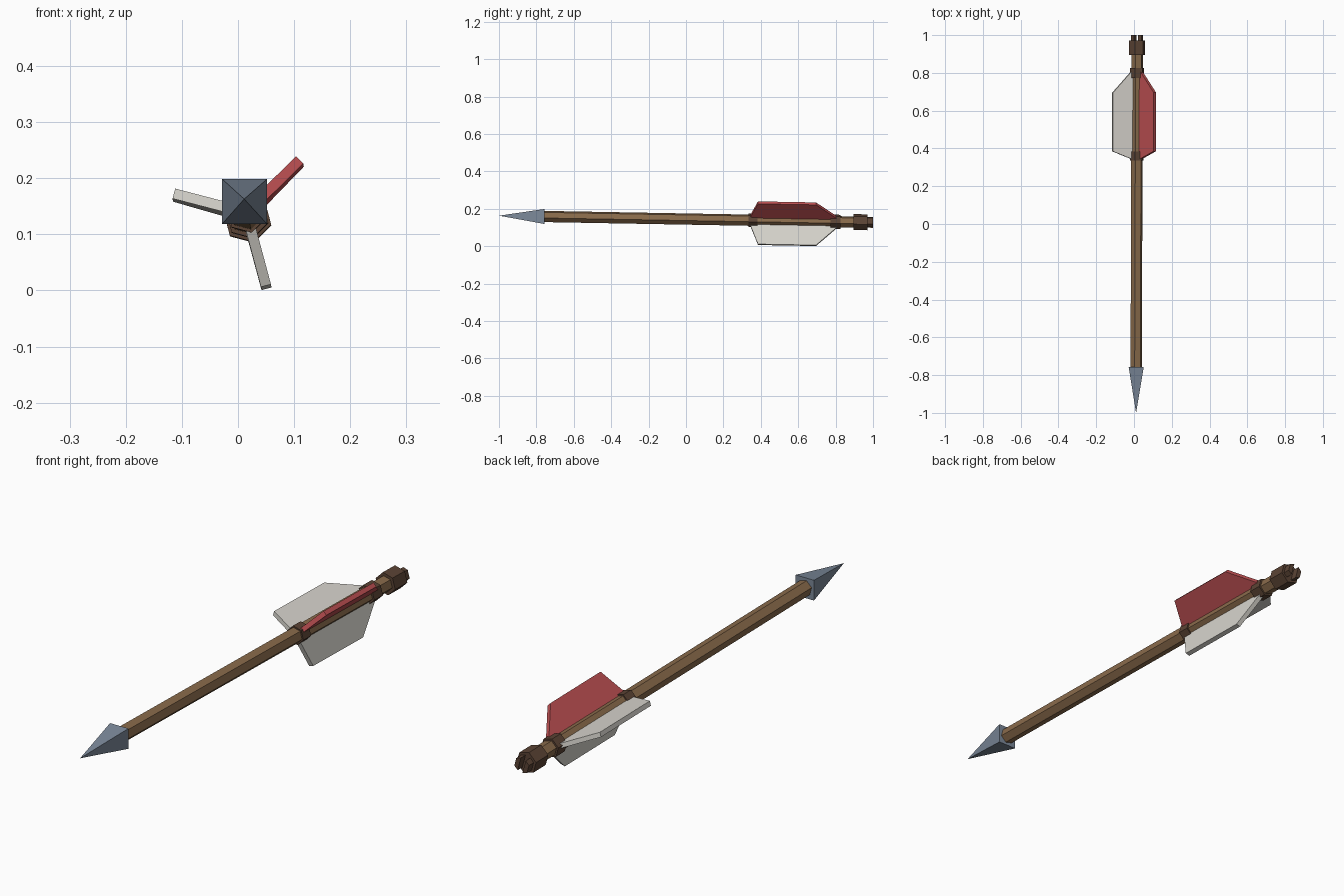
import bpy, bmesh
from math import cos, sin, radians
from mathutils import Vector

cube = bpy.data.objects.get("Cube")
if cube:
    bpy.data.objects.remove(cube, do_unlink=True)


def material(name, rgb):
    m = bpy.data.materials.new(name)
    m.use_nodes = True
    m.diffuse_color = (*rgb, 1)
    bsdf = next(n for n in m.node_tree.nodes if n.type == 'BSDF_PRINCIPLED')
    bsdf.inputs["Base Color"].default_value = (*rgb, 1)
    return m


wood = material("wood", (0.25, 0.145, 0.07))
dark = material("dark_wood", (0.105, 0.057, 0.035))
steel = material("steel", (0.20, 0.25, 0.32))
white = material("white_feather", (0.68, 0.66, 0.61))
red = material("red_feather", (0.51, 0.08, 0.085))


def axis(y):
    """Centre of the slightly tilted arrow at depth y."""
    return Vector((0.011 + 0.003 * (y + 1), y, 0.163 - 0.018 * (y + 1)))


def around(y, r, deg):
    a = radians(deg)
    return axis(y) + Vector((r * cos(a), 0, r * sin(a)))


def convex(name, points, mat):
    """Flat-faced convex solid through the given points."""
    bm = bmesh.new()
    for p in points:
        bm.verts.new(p)
    bmesh.ops.convex_hull(bm, input=bm.verts)
    bmesh.ops.dissolve_limit(bm, angle_limit=radians(0.5),
                             verts=bm.verts, edges=bm.edges)
    bmesh.ops.recalc_face_normals(bm, faces=bm.faces)
    me = bpy.data.meshes.new(name)
    bm.to_mesh(me)
    bm.free()
    me.materials.append(mat)
    ob = bpy.data.objects.new(name, me)
    bpy.context.collection.objects.link(ob)
    return ob


def hex_prism(name, y0, y1, r, mat):
    convex(name, [around(y, r, 45 + 60 * i)
                  for y in (y0, y1) for i in range(6)], mat)


# Shaft and wrapped bands
hex_prism("shaft", -0.77, 0.967, 0.031, wood)
hex_prism("front_band", 0.335, 0.383, 0.037, dark)
hex_prism("middle_band", 0.772, 0.826, 0.039, dark)
hex_prism("rear_band", 0.895, 0.971, 0.044, dark)

# Four-sided pointed head
convex("arrowhead", [axis(-1)] + [around(-0.757, 0.0565, 45 + 90 * i)
                                  for i in range(4)], steel)

# Split nock: two half-hexagon prongs either side of the string slot
for side, turn in (("right", 0), ("left", 180)):
    section = ((127, 0.029), (165, 0.033), (225, 0.033), (263, 0.029))
    convex(side + "_nock_prong", [around(y, r, a + turn)
                                  for y in (0.96, 1.0) for a, r in section], dark)

# Three fletchings along the hexagon's corners
outline = ((0.34, 0.02), (0.345, 0.03), (0.385, 0.134),
           (0.695, 0.134), (0.81, 0.03), (0.81, 0.02))
for name, deg, mat in (("red_fletching", 45, red),
                       ("right_fletching", 165, white),
                       ("lower_fletching", 285, white)):
    a = radians(deg)
    half = Vector((-sin(a), 0, cos(a))) * 0.0092
    convex(name, [around(y, r, deg) + half * s
                  for y, r in outline for s in (-1, 1)], mat)
